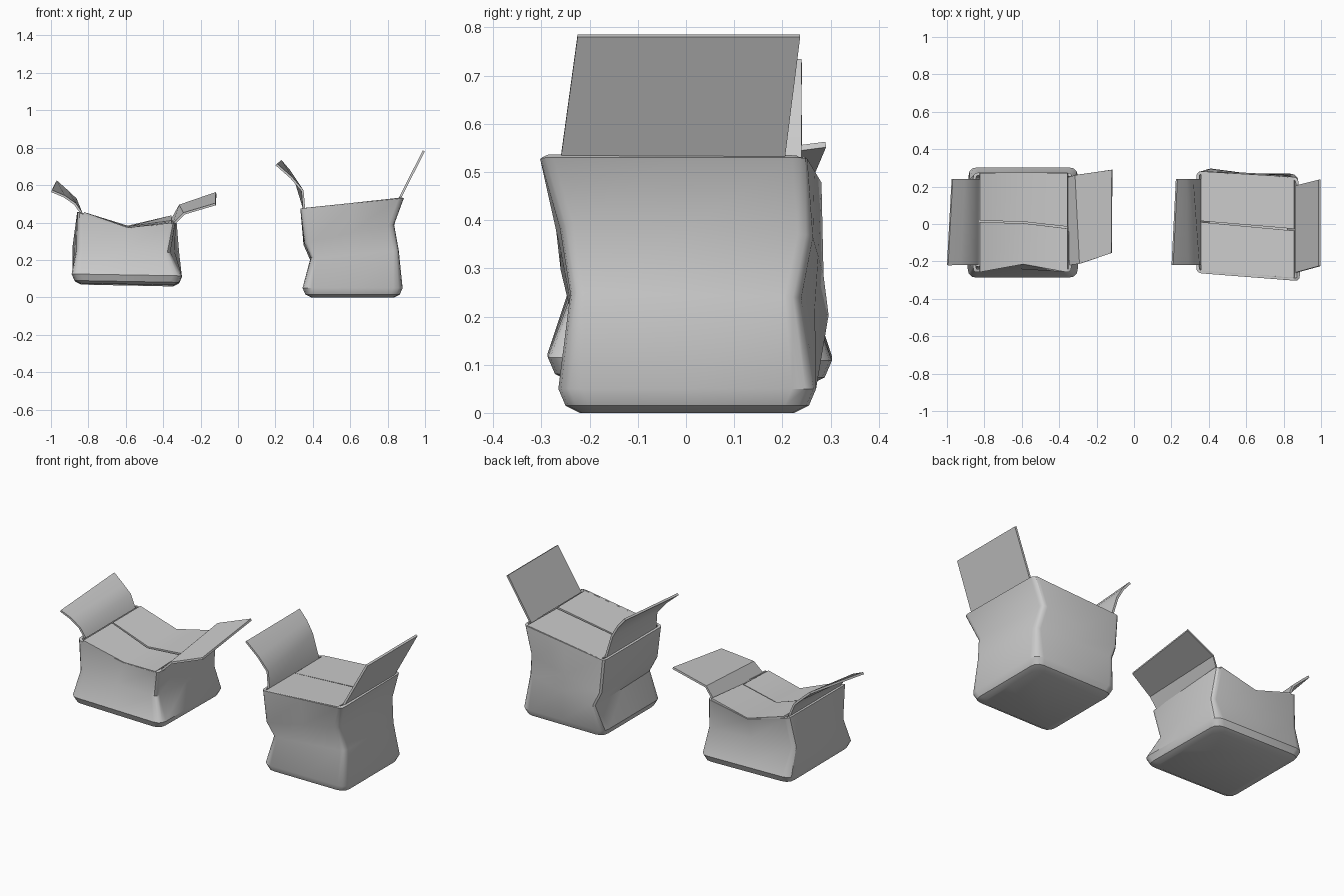
import bpy
from mathutils import Vector

if "Cube" in bpy.data.objects:
    bpy.data.objects.remove(bpy.data.objects["Cube"])


def finish(name, verts, faces, thick, offset, bevel=0.0):
    me = bpy.data.meshes.new(name)
    me.from_pydata([tuple(v) for v in verts], [], faces)
    ob = bpy.data.objects.new(name, me)
    bpy.context.collection.objects.link(ob)
    bpy.ops.object.select_all(action='DESELECT')
    bpy.context.view_layer.objects.active = ob
    ob.select_set(True)
    mod = ob.modifiers.new("thickness", 'SOLIDIFY')
    mod.thickness, mod.offset = thick, offset
    bpy.ops.object.modifier_apply(modifier=mod.name)
    bpy.ops.object.shade_smooth_by_angle(angle=0.6)
    return ob


def rounded_ring(corners, radius, mids=None, steps=3, inset=0.0, dz=0.0):
    """Rounded four-corner loop (front-left, front-right, back-right, back-left)."""
    pts = [Vector(c) for c in corners]
    mid = sum(pts, Vector()) / 4
    signs = ((1, 1), (-1, 1), (-1, -1), (1, -1))
    pts = [p + Vector((sx * inset, sy * inset, dz)) for p, (sx, sy) in zip(pts, signs)]
    ring = []
    for i, p in enumerate(pts):
        prev, nxt = pts[i - 1], pts[(i + 1) % 4]
        m = Vector(mids[i]) if mids and mids.get(i) else (p + nxt) / 2
        mp = Vector(mids[(i - 1) % 4]) if mids and mids.get((i - 1) % 4) else (p + prev) / 2
        a = p + (mp - p).normalized() * radius
        b = p + (m - p).normalized() * radius
        for k in range(steps + 1):
            t = k / steps
            ring.append(a * (1 - t) ** 2 + p * 2 * t * (1 - t) + b * t * t)
        ring.append(m)
    return ring


def carton(name, base, upper, top_mids=None):
    """Crumpled body: rounded base then a stack of corner loops."""
    rings = [rounded_ring(base, 0.05, inset=0.045, dz=-0.05),
             rounded_ring(base, 0.05, inset=0.015, dz=-0.035),
             rounded_ring(base, 0.05)]
    for i, c in enumerate(upper):
        last = i == len(upper) - 1
        rings.append(rounded_ring(c, 0.03, top_mids if last else None))
    n = len(rings[0])
    faces = [tuple(range(n - 1, -1, -1))]
    for r in range(len(rings) - 1):
        for i in range(n):
            j = (i + 1) % n
            faces.append((r * n + i, r * n + j, (r + 1) * n + j, (r + 1) * n + i))
    return finish(name, [v for r in rings for v in r], faces, 0.016, -1)


def sheet(name, *lines, thick=0.012):
    """Thin card spanning polylines that all have the same point count."""
    n = len(lines[0])
    faces = [(r * n + i, r * n + i + 1, (r + 1) * n + i + 1, (r + 1) * n + i)
             for r in range(len(lines) - 1) for i in range(n - 1)]
    return finish(name, [p for l in lines for p in l], faces, thick, 0)


# Right carton body
carton("tall_box_body",
       [(.345, -.265, .05), (.88, -.265, .05), (.88, .27, .05), (.345, .27, .05)],
       [[(.39, -.24, .21), (.86, -.24, .25), (.855, .235, .24), (.385, .30, .20)],
        [(.355, -.26, .29), (.835, -.262, .39), (.83, .262, .37), (.35, .287, .28)],
        [(.333, -.262, .475), (.887, -.305, .53), (.88, .25, .53), (.333, .283, .475)]])

# Right carton closed top panels
sheet("tall_box_front_panel",
      [(.36, -.262, .472), (.857, -.298, .525)], [(.36, .01, .472), (.857, -.036, .523)])
sheet("tall_box_back_panel",
      [(.36, .016, .470), (.857, -.026, .520)], [(.36, .277, .472), (.857, .248, .525)])

# Right carton open side flaps
sheet("tall_box_right_flap",
      [(.865, -.26, .528), (.865, .205, .528)], [(.993, -.225, .783), (.993, .237, .783)])
sheet("tall_box_left_flap",
      [(.353, -.22, .475), (.353, .24, .475)],
      [(.345, -.22, .57), (.312, .24, .61)],
      [(.285, -.22, .64), (.275, .24, .675)],
      [(.205, -.22, .71), (.228, .24, .73)])

# Left carton body, with sagging top edges
carton("low_box_body",
       [(-.89, -.287, .125), (-.30, -.287, .115), (-.30, .303, .108), (-.885, .303, .118)],
       [[(-.862, -.242, .26), (-.365, -.24, .24), (-.312, .25, .245), (-.885, .25, .28)],
        [(-.86, -.262, .455), (-.335, -.262, .395), (-.33, .275, .43), (-.86, .275, .455)]],
       {0: (-.59, -.215, .37), 2: (-.59, .275, .38)})

# Left carton closed top panels
sheet("low_box_front_panel",
      [(-.825, -.257, .45), (-.59, -.214, .367), (-.355, -.257, .392)],
      [(-.825, .01, .45), (-.59, .004, .368), (-.355, -.024, .40)])
sheet("low_box_back_panel",
      [(-.825, .018, .45), (-.59, .012, .372), (-.355, -.014, .405)],
      [(-.825, .272, .45), (-.59, .272, .377), (-.355, .272, .432)])

# Left carton open side flaps
sheet("low_box_left_flap",
      [(-.837, -.22, .45), (-.837, .24, .45)],
      [(-.872, -.22, .50), (-.868, .24, .525)],
      [(-.93, -.22, .54), (-.91, .24, .565)],
      [(-.997, -.22, .568), (-.972, .24, .62)])
sheet("low_box_right_flap",
      [(-.345, -.22, .39), (-.35, .25, .42)],
      [(-.288, -.212, .448), (-.312, .262, .49)],
      [(-.12, -.155, .498), (-.117, .29, .557)])
